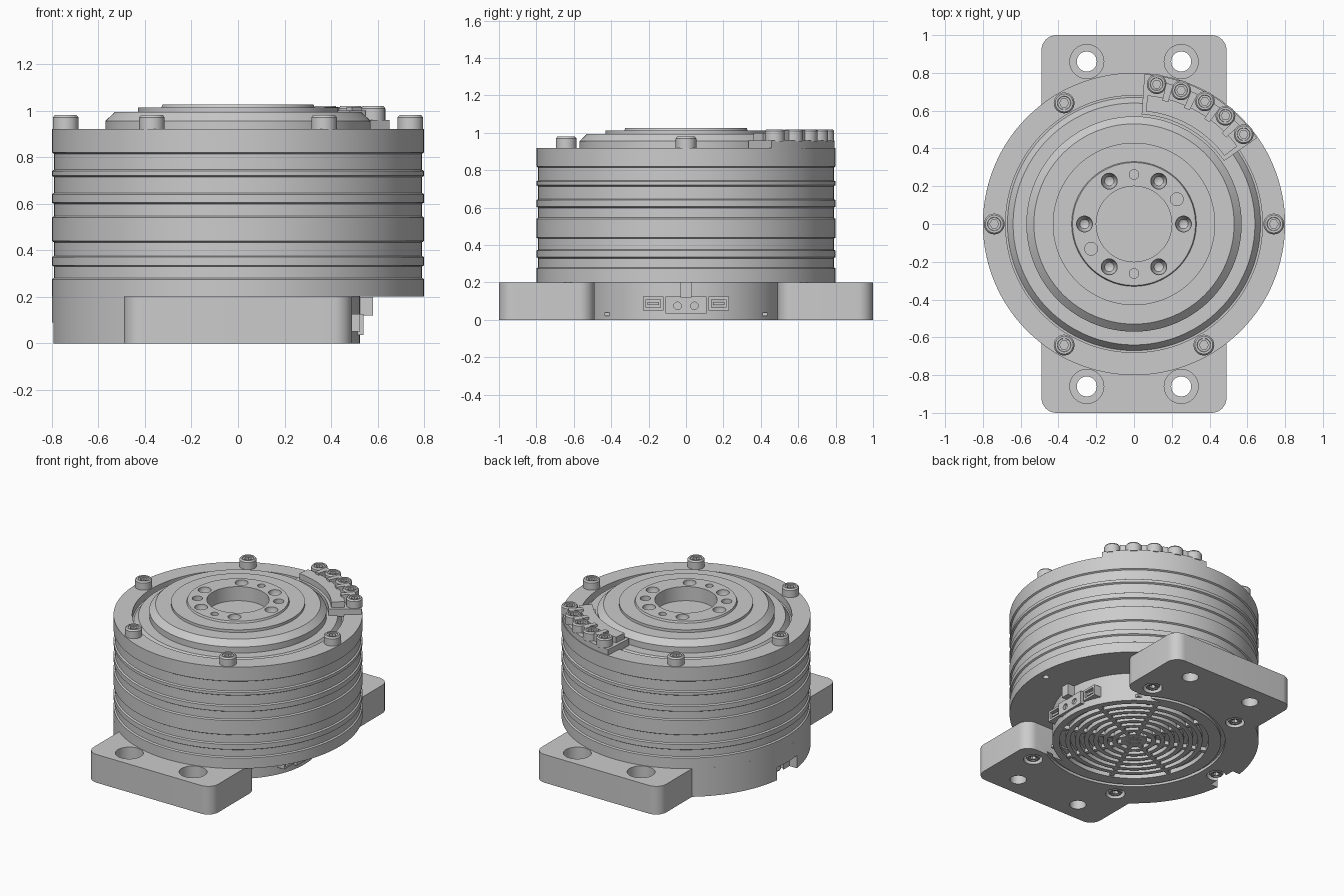
import bpy, bmesh, math
from math import sin, cos, pi, radians
from mathutils import Matrix

if "Cube" in bpy.data.objects:
    bpy.data.objects.remove(bpy.data.objects["Cube"])


def make(name, verts, faces):
    me = bpy.data.meshes.new(name)
    me.from_pydata(verts, [], faces)
    bm = bmesh.new()
    bm.from_mesh(me)
    bmesh.ops.remove_doubles(bm, verts=bm.verts, dist=1e-5)
    bmesh.ops.recalc_face_normals(bm, faces=bm.faces)
    bm.to_mesh(me)
    bm.free()
    ob = bpy.data.objects.new(name, me)
    bpy.context.collection.objects.link(ob)
    return ob


def lathe(name, prof, seg=96, closed=False, at=(0, 0)):
    """Revolve an (r, z) profile round a vertical axis."""
    n = len(prof)
    verts = [(at[0] + r * cos(2 * pi * i / seg), at[1] + r * sin(2 * pi * i / seg), z)
             for i in range(seg) for r, z in prof]
    faces = []
    for i in range(seg):
        j = (i + 1) % seg
        for k in range(n if closed else n - 1):
            m = (k + 1) % n
            faces.append((i * n + k, j * n + k, j * n + m, i * n + m))
    return make(name, verts, faces)


def rod(name, r, z0, z1, at=(0, 0), seg=32):
    return lathe(name, [(0, z0), (r, z0), (r, z1), (0, z1)], seg, at=at)


def tube(name, r0, r1, z0, z1):
    return lathe(name, [(r0, z0), (r1, z0), (r1, z1), (r0, z1)], closed=True)


def prism(name, pts, z0, z1):
    n = len(pts)
    verts = [(x, y, z) for z in (z0, z1) for x, y in pts]
    faces = [tuple(range(n)), tuple(range(n, 2 * n))]
    faces += [(i, (i + 1) % n, n + (i + 1) % n, n + i) for i in range(n)]
    return make(name, verts, faces)


def box(name, x0, x1, y0, y1, z0, z1):
    return prism(name, [(x0, y0), (x1, y0), (x1, y1), (x0, y1)], z0, z1)


def arc(cx, cy, r, a0, a1, n=10):
    return [(cx + r * cos(radians(a0 + (a1 - a0) * i / n)),
             cy + r * sin(radians(a0 + (a1 - a0) * i / n))) for i in range(n + 1)]


def sector(name, r0, r1, a0, a1, z0, z1):
    return prism(name, arc(0, 0, r0, a0, a1, 20) + arc(0, 0, r1, a1, a0, 20), z0, z1)


def polar(r, deg):
    return (r * cos(radians(deg)), r * sin(radians(deg)))


def join(name, obs):
    bpy.ops.object.select_all(action='DESELECT')
    for o in obs:
        o.select_set(True)
    bpy.context.view_layer.objects.active = obs[0]
    bpy.ops.object.join()
    obs[0].name = name
    return obs[0]


def cut(ob, cutters):
    c = join("cutter", cutters)
    c.hide_render = True
    m = ob.modifiers.new("cut", 'BOOLEAN')
    m.operation, m.solver, m.object = 'DIFFERENCE', 'EXACT', c
    bpy.ops.object.select_all(action='DESELECT')
    bpy.context.view_layer.objects.active = ob
    ob.select_set(True)
    bpy.ops.object.modifier_apply(modifier="cut")
    bpy.data.objects.remove(c)


# ribbed housing, with recessed ring round the output disc
R, G = 0.80, 0.79
bands = [(.20, .275), (.335, .37), (.44, .54), (.605, .64), (.72, .74), (.82, .92)]
prof = [(0, .2)]
for i, (a, b) in enumerate(bands):
    if i:
        prof += [(G, a - .006)]
    prof += [(R, a), (R, b)]
    if i < len(bands) - 1:
        prof += [(G, b + .006)]
prof += [(.68, .92), (.68, .87), (.67, .87), (.64, .912), (0, .912)]
housing = lathe("housing", prof, 128)
cut(housing, [rod("h", .02, .15, .26, (.74, 0))])

# stepped output disc with centre bore and bolt holes
disc = lathe("output_disc", [(0, .90), (.57, .90), (.57, .955), (.53, .993), (.43, .993), (.43, 1.012),
                             (.33, 1.012), (.325, 1.025), (.2, 1.025), (.2, .925), (0, .925)], 128)
holes = [lathe("h", [(0, .95), (.025, .965), (.042, 1.0), (.042, 1.1), (0, 1.1)], 24, at=polar(.262, 60 * i))
         for i in range(6)]
holes += [rod("h", .025, .97, 1.1, polar(.262, a), 24) for a in (90, 270)]
holes += [rod("h", .034, .97, 1.1, polar(.262, a), 24) for a in (30, 210)]
cut(disc, holes)

# base outline: two mounting tabs, round left side, pocket on the right
a = math.degrees(math.asin(.49 / .525))
b = math.degrees(math.acos(.49 / R))
pts = (arc(.41, .92, .08, 0, 90) + arc(-.41, .92, .08, 90, 180)
       + arc(0, 0, R, 180 - b, 180 + b, 48)
       + arc(-.41, -.92, .08, 180, 270) + arc(.41, -.92, .08, 270, 360)
       + arc(.41, -.57, .08, 0, 90) + arc(0, 0, .525, -a, a, 40) + arc(.41, .57, .08, 270, 360))
base = prism("base", pts, 0, .2)
cuts = [lathe("h", [(0, -.1), (.053, -.1), (.053, .1), (.09, .1), (.09, .3), (0, .3)], 40,
              at=(x, y)) for x in (-.25, .25) for y in (-.86, .86)]
cuts += [tube("h", .56, .585, -.05, .02), rod("h", .48, -.05, .03, seg=96)]
cuts += [rod("h", .062, -.05, .06, polar(.69, 60 * i), 32) for i in range(1, 6)]
cut(base, cuts)
cut(base, [box("h", -.9, -.735, -.11, .11, -.1, .09)])

# bottom grille: concentric bars and spokes
grille = [rod("g", .025, 0, .032)]
grille += [tube("g", .05 + .06 * k, .08 + .06 * k, 0.002, .032) for k in range(7)]
for k in range(8):
    s = box("g", .02, .485, -.013, .013, .004, .032)
    s.data.transform(Matrix.Rotation(pi * k / 4 + pi / 8, 4, 'Z'))
    grille.append(s)
join("bottom_grille", grille)

# cable sockets in the pocket
def socket(name, y0, y1, z0, z1, x1):
    ob = box(name, .40, x1, y0, y1, z0, z1)
    cut(ob, [box("h", x1 - .04, x1 + .1, y0 + .015, y1 - .015, z0 + .015, z1 - .015)])


for s, side in ((-1, "front"), (1, "back")):
    y0, y1 = sorted((s * .12, s * .23))
    socket("cable_socket_" + side, y0, y1, .05, .125, .525)
    box("socket_tongue_" + side, .45, .515, s * .175 - .03, s * .175 + .03, .08, .095)
    box("pocket_clip_" + side, .2, .33, s * .41 - .025, s * .41 + .025, .02, .04)
centre = box("power_socket", .45, .54, -.11, .11, .035, .125)
pins = []
for y in (-.045, .045):
    p = rod("h", .02, -.03, .06, seg=20)
    p.data.transform(Matrix.Translation((.54, y, .075)) @ Matrix.Rotation(pi / 2, 4, 'Y'))
    pins.append(p)
cut(centre, pins)
box("socket_latch", .45, .58, -.03, .03, .12, .199)

# curved terminal block on the top rim
block = [sector("t", .582, .795, 35, 86, .905, .96), sector("t", .60, .685, 37, 84, .95, 1.0)]
block_angles = [80.8, 70.6, 60, 49.8, 39.3]
for p, q in zip(block_angles, block_angles[1:]):
    m = (p + q) / 2
    block.append(sector("t", .67, .765, m - 1.4, m + 1.4, .95, 1.015))
join("terminal_block", block)

# socket-head screws
screw = lathe("screw", [(0, -.01), (.055, -.01), (.055, .05), (.047, .06), (.036, .06),
                        (.034, .054), (0, .054)], 32)
cut(screw, [rod("h", .024, .02, .1, seg=6)])
mesh = screw.data
bpy.data.objects.remove(screw)


def put_screw(name, x, y, z, flip=False, scale=1):
    o = bpy.data.objects.new(name, mesh)
    bpy.context.collection.objects.link(o)
    o.location, o.scale = (x, y, z), (scale,) * 3
    if flip:
        o.rotation_euler.x = pi


for i in (0, 2, 3, 4, 5):
    put_screw("rim_screw_%d" % i, *polar(.74, 60 * i), .92)
for i, ang in enumerate(block_angles):
    put_screw("terminal_screw_%d" % i, *polar(.75, ang), .962, scale=.95)
for i in range(1, 6):
    put_screw("base_screw_%d" % i, *polar(.69, 60 * i), .058, True, .85)

# smooth the round surfaces, keep edges crisp
bpy.ops.object.select_all(action='DESELECT')
done = set()
for o in bpy.context.scene.objects:
    if o.type == 'MESH' and o.data.name not in done:
        done.add(o.data.name)
        o.select_set(True)
        bpy.context.view_layer.objects.active = o
bpy.ops.object.shade_smooth_by_angle(angle=radians(30))
